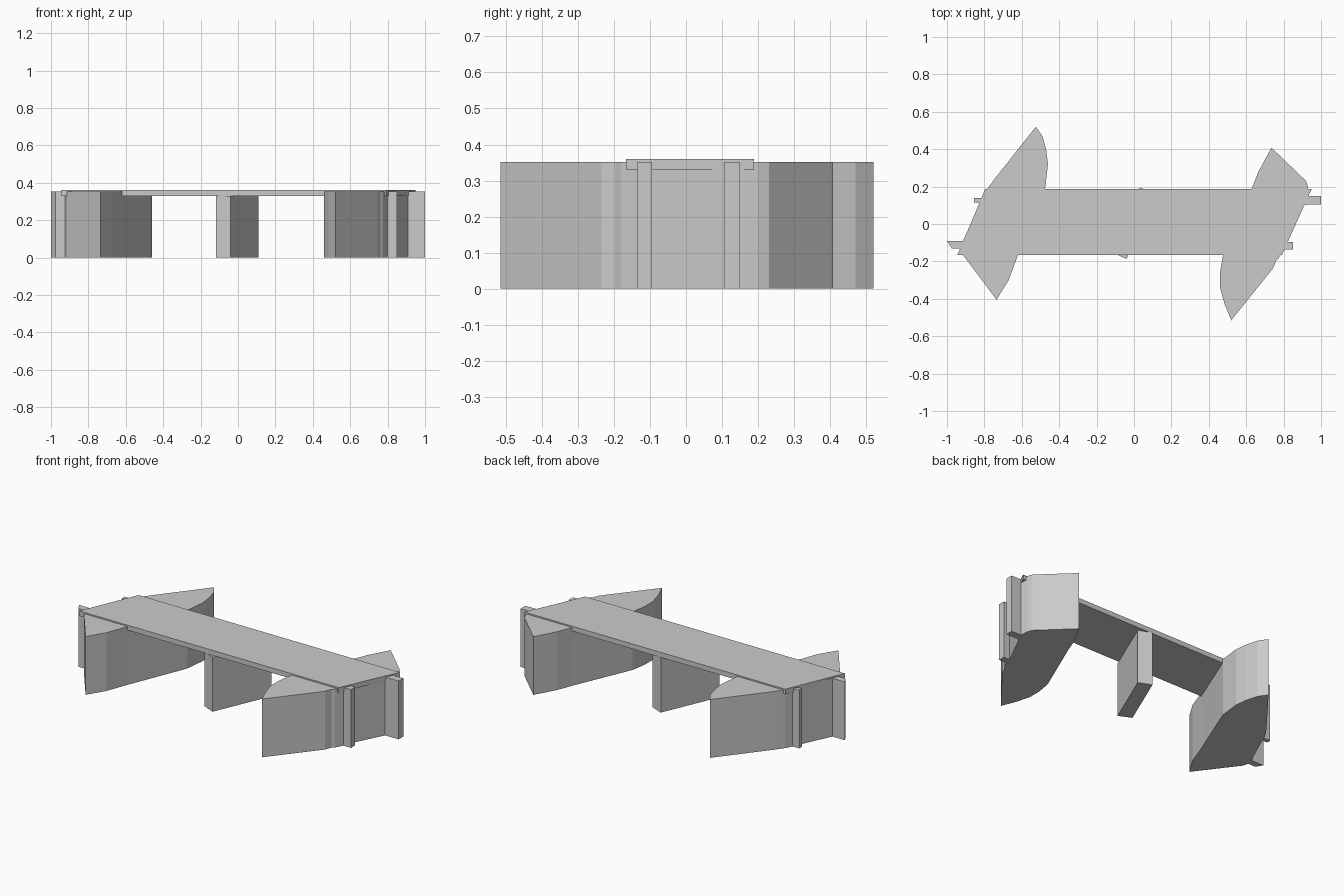
import bpy
import bmesh

cube = bpy.data.objects.get("Cube")
if cube:
    bpy.data.objects.remove(cube, do_unlink=True)

stone = bpy.data.materials.new("grey_concrete")
stone.use_nodes = True
GREY = (0.6, 0.6, 0.6, 1)
stone.diffuse_color = GREY
stone.node_tree.nodes["Principled BSDF"].inputs["Base Color"].default_value = GREY


def prism(name, outline, bottom, top):
    """Extrude a plan outline between two heights."""
    bm = bmesh.new()
    face = bm.faces.new([bm.verts.new((x, y, bottom)) for x, y in outline])
    ext = bmesh.ops.extrude_face_region(bm, geom=[face])
    verts = [g for g in ext["geom"] if isinstance(g, bmesh.types.BMVert)]
    bmesh.ops.translate(bm, verts=verts, vec=(0, 0, top - bottom))
    bmesh.ops.recalc_face_normals(bm, faces=bm.faces)
    mesh = bpy.data.meshes.new(name)
    bm.to_mesh(mesh)
    bm.free()
    mesh.materials.append(stone)
    obj = bpy.data.objects.new(name, mesh)
    bpy.context.collection.objects.link(obj)
    return obj


DECK_BOTTOM, DECK_TOP, WALL_TOP = 0.33, 0.36, 0.352

# Skewed deck slab
prism("deck", [(-0.945, -0.167), (0.79, -0.167), (0.95, 0.188), (-0.795, 0.188)],
      DECK_BOTTOM, DECK_TOP)

# Skewed central pier
prism("central_pier", [(-0.04, -0.187), (0.11, 0.163), (0.032, 0.195), (-0.117, -0.152)],
      0, DECK_BOTTOM)

# Abutments with curved wing walls and protruding end pilasters
prism("left_side_abutment", [
    (0.735, 0.408), (0.92, 0.23), (0.93, 0.20), (0.935, 0.15), (1.0, 0.15),
    (1.0, 0.105), (0.91, 0.105), (0.81, -0.095), (0.85, -0.095), (0.85, -0.135),
    (0.80, -0.135), (0.775, -0.18), (0.76, -0.195), (0.745, -0.235), (0.52, -0.515),
    (0.485, -0.43), (0.46, -0.34), (0.46, -0.26), (0.475, -0.17),
    (0.63, 0.19), (0.665, 0.28)], 0, WALL_TOP)

prism("right_side_abutment", [
    (-0.735, -0.405), (-0.915, -0.165), (-0.925, -0.13), (-0.975, -0.13), (-1.0, -0.09),
    (-0.915, -0.09), (-0.82, 0.115), (-0.855, 0.115), (-0.855, 0.14),
    (-0.81, 0.14), (-0.79, 0.18), (-0.775, 0.2), (-0.75, 0.235), (-0.525, 0.52),
    (-0.49, 0.47), (-0.47, 0.4), (-0.46, 0.32), (-0.475, 0.19),
    (-0.62, -0.165), (-0.67, -0.3)], 0, WALL_TOP)
